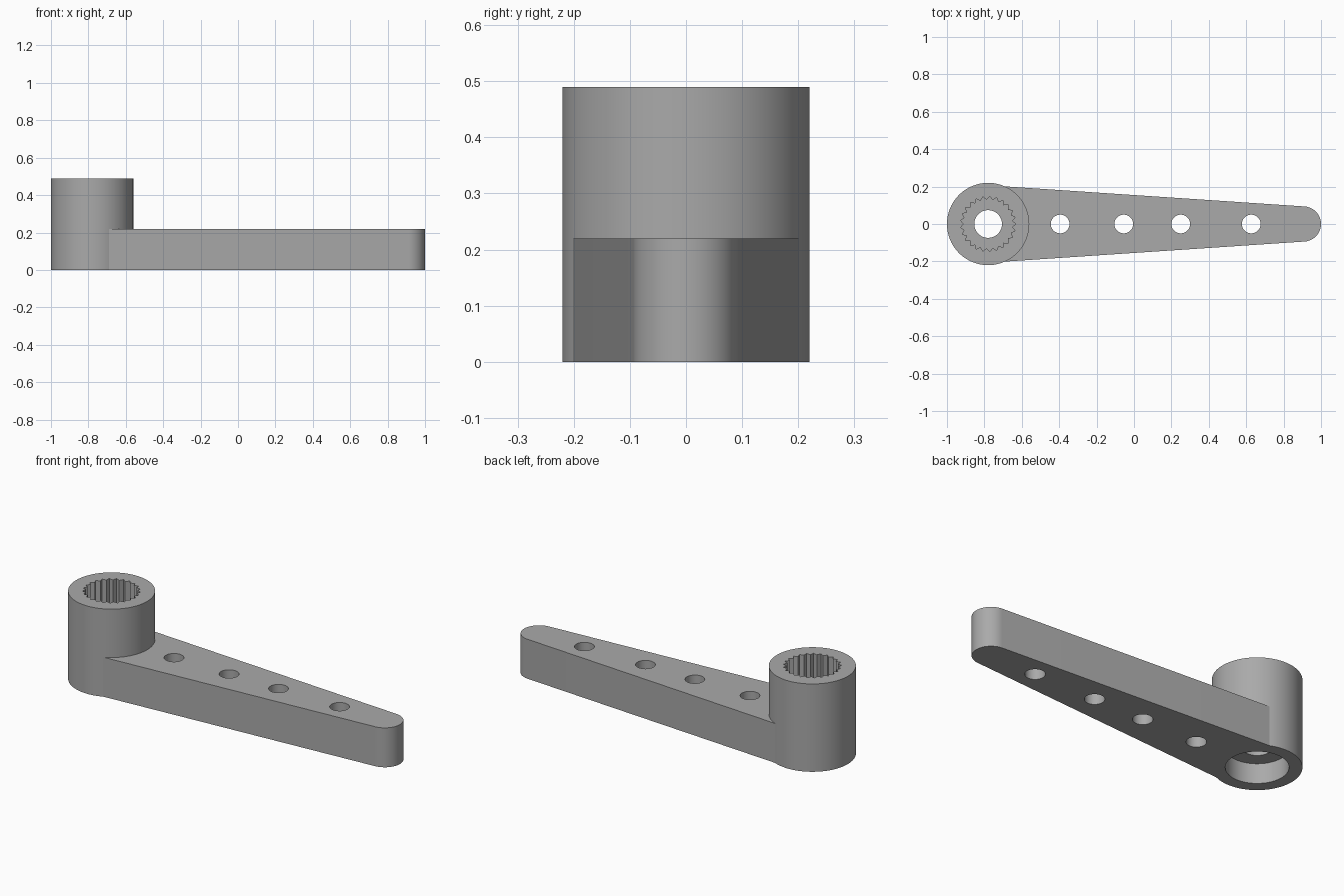
import bpy, bmesh
from math import sin, cos, pi, atan2

if "Cube" in bpy.data.objects:
    bpy.data.objects.remove(bpy.data.objects["Cube"])

HUB_X, HUB_R, HUB_TOP = -0.78, 0.22, 0.49
ARM_TOP, TIP_R = 0.22, 0.094
TIP_X = 1 - TIP_R

grey = bpy.data.materials.new("plain grey")
grey.use_nodes = True
color = (0.4, 0.4, 0.4, 1)
grey.diffuse_color = color
grey.node_tree.nodes["Principled BSDF"].inputs["Base Color"].default_value = color


def circle(x, r, n=64):
    return [(x + r * cos(2 * pi * i / n), r * sin(2 * pi * i / n)) for i in range(n)]


def prism(name, outline, z0, z1):
    """Extrude a flat outline between two heights."""
    bm = bmesh.new()
    face = bm.faces.new([bm.verts.new((x, y, z0)) for x, y in outline])
    top = bmesh.ops.extrude_face_region(bm, geom=[face])["geom"]
    verts = [v for v in top if isinstance(v, bmesh.types.BMVert)]
    bmesh.ops.translate(bm, verts=verts, vec=(0, 0, z1 - z0))
    bmesh.ops.recalc_face_normals(bm, faces=bm.faces)
    mesh = bpy.data.meshes.new(name)
    bm.to_mesh(mesh)
    bm.free()
    mesh.materials.append(grey)
    ob = bpy.data.objects.new(name, mesh)
    bpy.context.collection.objects.link(ob)
    return ob


def combine(target, tool, operation):
    """Apply a boolean and discard the tool."""
    tool.hide_render = True
    mod = target.modifiers.new(tool.name, 'BOOLEAN')
    mod.operation, mod.solver, mod.object = operation, 'EXACT', tool
    bpy.context.view_layer.objects.active = target
    bpy.ops.object.modifier_apply(modifier=mod.name)
    bpy.data.objects.remove(tool)


# Tapered arm with a round tip tangent to its straight flanks
root_y = 0.207
lean = atan2(root_y - TIP_R, TIP_X - HUB_X)
steps = 32
outline = [(HUB_X, -root_y)]
for i in range(steps + 1):
    a = (pi / 2 - lean) * (2 * i / steps - 1)
    outline.append((TIP_X + TIP_R * cos(a), TIP_R * sin(a)))
outline.append((HUB_X, root_y))
arm = prism("servo_arm", outline, 0, ARM_TOP)

# Tall round hub
combine(arm, prism("hub", circle(HUB_X, HUB_R, 96), 0, HUB_TOP), 'UNION')

# Toothed socket in the top of the hub
teeth = 25
spline = []
for i in range(teeth * 2):
    r = 0.148 if i % 2 == 0 else 0.13
    a = pi * i / teeth
    spline.append((HUB_X + r * cos(a), r * sin(a)))
combine(arm, prism("socket_cutter", spline, 0.23, HUB_TOP + 0.1), 'DIFFERENCE')

# Screw hole and the wide recess under it
combine(arm, prism("screw_cutter", circle(HUB_X, 0.074), -0.1, 0.4), 'DIFFERENCE')
combine(arm, prism("recess_cutter", circle(HUB_X, 0.155), -0.1, 0.11), 'DIFFERENCE')

# Linkage holes along the arm
for x in (-0.395, -0.055, 0.25, 0.627):
    combine(arm, prism("hole_cutter", circle(x, 0.05, 48), -0.1, 0.4), 'DIFFERENCE')

# Smooth round walls, crisp rims and teeth
bpy.ops.object.select_all(action='DESELECT')
arm.select_set(True)
bpy.context.view_layer.objects.active = arm
bpy.ops.object.shade_smooth_by_angle(angle=pi / 9)
